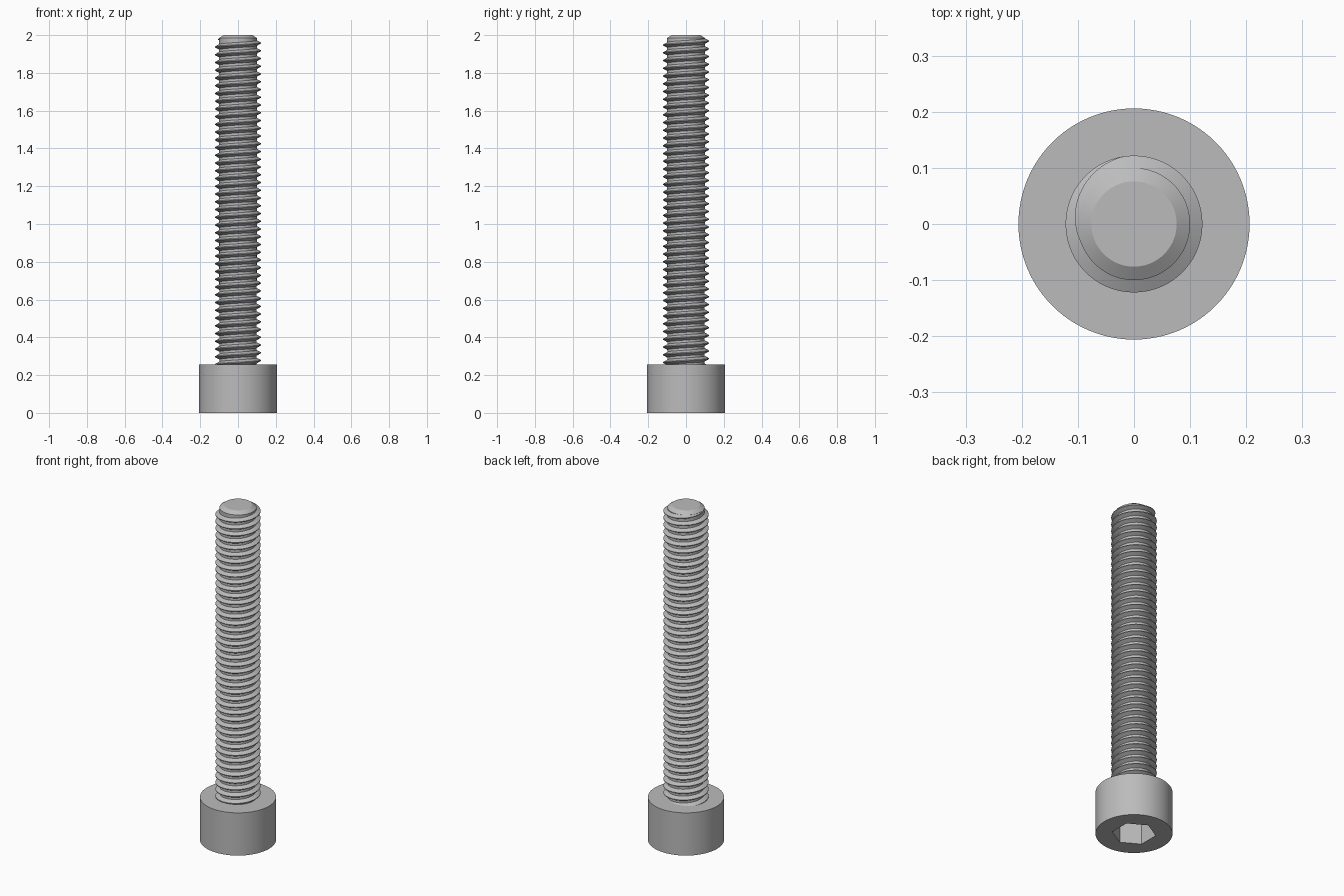
import bpy, bmesh, math

if "Cube" in bpy.data.objects:
    bpy.data.objects.remove(bpy.data.objects["Cube"], do_unlink=True)

HEAD_R, HEAD_H = 0.206, 0.255
CORE_R, CREST_R, PITCH = 0.099, 0.122, 0.041
TOP = 2.0

steel = bpy.data.materials.new("grey steel")
steel.use_nodes = True
colour = (0.5, 0.5, 0.5, 1)
steel.diffuse_color = colour
steel.node_tree.nodes["Principled BSDF"].inputs["Base Color"].default_value = colour


def activate(obj):
    bpy.ops.object.select_all(action="DESELECT")
    obj.select_set(True)
    bpy.context.view_layer.objects.active = obj


def add_object(name, bm):
    bmesh.ops.recalc_face_normals(bm, faces=bm.faces)
    mesh = bpy.data.meshes.new(name)
    bm.to_mesh(mesh)
    bm.free()
    mesh.materials.append(steel)
    obj = bpy.data.objects.new(name, mesh)
    bpy.context.collection.objects.link(obj)
    return obj


def smooth(obj):
    activate(obj)
    bpy.ops.object.shade_smooth_by_angle(angle=math.radians(28))


def lathe(name, profile, sides, turn=0.0):
    """Stack of rings (radius, z), capped at both ends."""
    bm = bmesh.new()
    rings = []
    for r, z in profile:
        angles = [turn + math.tau * i / sides for i in range(sides)]
        rings.append([bm.verts.new((r * math.cos(a), r * math.sin(a), z)) for a in angles])
    for low, high in zip(rings, rings[1:]):
        for i in range(sides):
            j = (i + 1) % sides
            bm.faces.new((low[i], low[j], high[j], high[i]))
    bm.faces.new(rings[0])
    bm.faces.new(rings[-1])
    return add_object(name, bm)


# Cylindrical head with a hexagonal socket in its underside
head = lathe("head", [(HEAD_R, 0), (HEAD_R, HEAD_H)], 96)
cutter = lathe("socket_cutter", [(0.118, -0.1), (0.118, 0.125)], 6, math.pi / 2)
cutter.hide_render = True
cut = head.modifiers.new("socket", "BOOLEAN")
cut.operation = "DIFFERENCE"
cut.solver = "EXACT"
cut.object = cutter
activate(head)
bpy.ops.object.modifier_apply(modifier=cut.name)
bpy.data.objects.remove(cutter, do_unlink=True)
smooth(head)

# Shank core with a chamfered tip
smooth(lathe("shank", [(CORE_R, HEAD_H - 0.05), (CORE_R + 0.001, TOP - 0.016),
                       (0.076, TOP)], 96))

# Right-handed helical thread whose crest fades out near the tip
STEPS = 60
FADE_START, FADE_END = math.radians(100), math.radians(215)
bm = bmesh.new()
sections = []
for k in range(-42 * STEPS, int(STEPS * FADE_END / math.tau) + 1):
    a = math.tau * k / STEPS
    z = 1.958 + PITCH * a / math.tau
    fade = min(1, max(0, (FADE_END - a) / (FADE_END - FADE_START)))
    crest = CORE_R - 0.002 + (CREST_R - CORE_R + 0.002) * fade
    root = CORE_R - 0.003
    flank = 0.0025 + 0.0135 * fade
    section = [(root, -flank), (crest, -0.002), (crest, 0.002), (root, flank)]
    sections.append([bm.verts.new((r * math.cos(a), r * math.sin(a), z + dz))
                     for r, dz in section])
for s, t in zip(sections, sections[1:]):
    for i in range(4):
        j = (i + 1) % 4
        bm.faces.new((s[i], s[j], t[j], t[i]))
bm.faces.new(sections[0])
bm.faces.new(sections[-1])
smooth(add_object("thread", bm))
